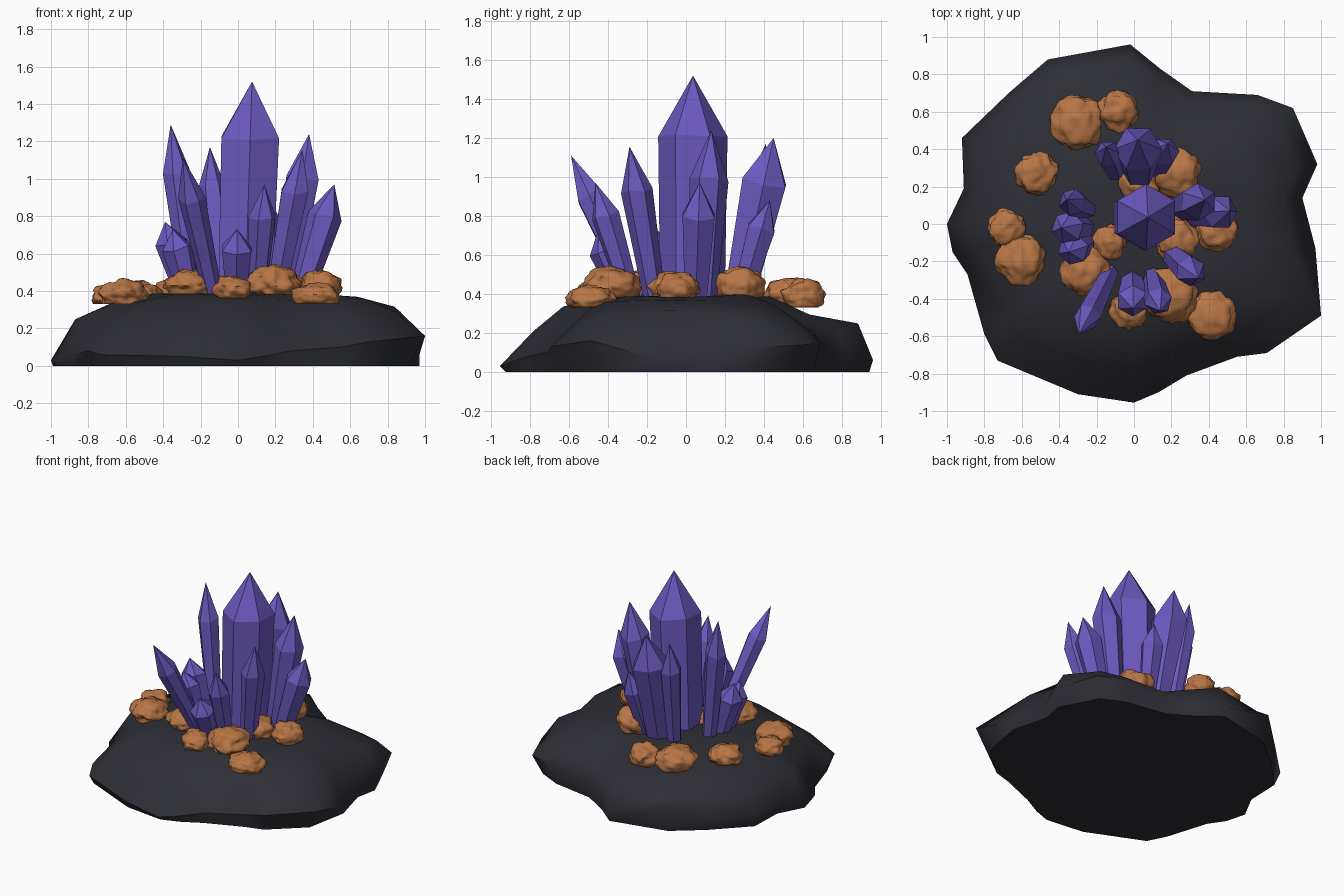
import bpy, bmesh, math, random
from mathutils import Vector, noise

if "Cube" in bpy.data.objects:
    bpy.data.objects.remove(bpy.data.objects["Cube"])

random.seed(4)


def material(name, rgb):
    m = bpy.data.materials.new(name)
    m.diffuse_color = (*rgb, 1)
    m.use_nodes = True
    m.node_tree.nodes["Principled BSDF"].inputs["Base Color"].default_value = m.diffuse_color
    return m


DARK = material("dark stone", (0.026, 0.027, 0.035))
PURPLE = material("purple crystal", (0.150, 0.100, 0.520))
ORANGE = material("orange rock", (0.480, 0.180, 0.060))


def finish(bm, name, mat, smooth=None):
    bmesh.ops.recalc_face_normals(bm, faces=bm.faces)
    me = bpy.data.meshes.new(name)
    bm.to_mesh(me)
    bm.free()
    me.materials.append(mat)
    ob = bpy.data.objects.new(name, me)
    bpy.context.collection.objects.link(ob)
    if smooth:
        bpy.ops.object.select_all(action='DESELECT')
        ob.select_set(True)
        bpy.context.view_layer.objects.active = ob
        bpy.ops.object.shade_smooth_by_angle(angle=math.radians(smooth))
    return ob


# Base boulder: outline (x, y, height of widest edge, scale of the foot) lofted inwards to a low dome
OUTLINE = [(-.02, .96, .06, .98), (-.46, .88, .20, .96), (-.67, .70, .12, .97), (-.92, .46, .10, .96),
           (-.91, .19, .08, .98), (-1, 0, .03, .99), (-.97, -.15, .03, .98), (-.89, -.27, .06, .98),
           (-.80, -.59, .08, .97), (-.73, -.73, .06, .97), (-.30, -.91, .05, .98), (0, -.955, .03, .97),
           (.13, -.90, .05, .98), (.28, -.81, .08, .99), (.55, -.71, .10, .98), (.71, -.69, .13, .95),
           (1, -.49, .16, .91), (.97, -.13, .06, 1), (.90, .14, .12, 1), (.98, .32, .12, .95),
           (.85, .62, .14, .93), (.66, .69, .15, .95), (.31, .71, .14, 1), (.14, .83, .10, .98)]


def boulder():
    bm = bmesh.new()
    rings = []
    for level in range(6):
        ring = []
        for x, y, zr, foot in OUTLINE:
            a = math.atan2(y, x)
            right, side = max(0, math.cos(a)), math.sin(a)
            back, front = max(0, side), max(0, -side)
            n = noise.noise(Vector((x * 2.3, y * 2.3, level)))
            s, z = [(foot, 0),
                    (1, zr),
                    (0.87 + .05 * side,
                     .25 + .08 * right ** 4 - .04 * front - .10 * right * back + .015 * n),
                    (0.66, .345 + .01 * n + .025 * right - .05 * back - .01 * front),
                    (0.45, .385 + .005 * n),
                    (0.20, .392)][level]
            px, py = x * s, y * s
            # small rise towards the back right
            if level > 2:
                z += .03 * math.exp(-((px - .35) ** 2 + (py - .42) ** 2) / .02)
            ring.append(bm.verts.new((px, py, z)))
        rings.append(ring)
    k = len(OUTLINE)
    for r0, r1 in zip(rings, rings[1:]):
        for i in range(k):
            j = (i + 1) % k
            bm.faces.new((r0[i], r0[j], r1[j], r1[i]))
    bm.faces.new(rings[0][::-1])
    top = bm.verts.new((0, 0, .392))
    for i in range(k):
        bm.faces.new((rings[-1][i], rings[-1][(i + 1) % k], top))
    finish(bm, "base_boulder", DARK, 55)


# Hexagonal crystal: tapered shaft that widens to a shoulder, then a point
def crystal(name, bx, by, tx, ty, tz, r, shoulder=.74, taper=.68, turn=30):
    base, tip = Vector((bx, by, .37)), Vector((tx, ty, tz))
    axis = tip - base
    lean = Vector((0, 0, 1)).rotation_difference(axis.normalized())
    bm = bmesh.new()
    rings = []
    for f, rad in ((0, r * taper), (shoulder, r)):
        ring = []
        for i in range(6):
            a = math.radians(turn + 60 * i)
            lift = random.uniform(-.02, .02) if f else 0
            p = Vector((math.cos(a) * rad, math.sin(a) * rad, 0))
            ring.append(bm.verts.new(base + axis * (f + lift) + lean @ p))
        rings.append(ring)
    point = bm.verts.new(tip)
    for i in range(6):
        j = (i + 1) % 6
        bm.faces.new((rings[0][i], rings[0][j], rings[1][j], rings[1][i]))
        bm.faces.new((rings[1][i], rings[1][j], point))
    bm.faces.new(rings[0][::-1])
    finish(bm, name, PURPLE)


# Lumpy orange rock: flat-bottomed squashed sphere pushed about by noise
def lump(i, x, y, r, z0, z1):
    bm = bmesh.new()
    bmesh.ops.create_icosphere(bm, subdivisions=4, radius=1)
    off = Vector((i * 3.7, i * 1.9, 0))
    for v in bm.verts:
        d = v.co.normalized()
        k = .97 + .20 * noise.noise(d * 1.9 + off) + .11 * noise.noise(d * 4.2 + off)
        p = d * k
        up = max(0, p.z + .6) / 1.55
        v.co = (x + p.x * r, y + p.y * r, z0 + up * (z1 - z0))
    finish(bm, f"orange_rock_{i}", ORANGE, 60)


boulder()

crystal("central_crystal", .038, .033, .075, .036, 1.52, .178, .745, .93)
SIDE_CRYSTALS = [  # base x, y, tip x, y, z, radius
    (-.25, .08, -.36, .13, 1.29, .075), (-.13, -.26, -.295, -.59, 1.11, .072),
    (-.10, .28, -.15, .41, 1.17, .075), (.20, -.16, .345, -.29, 1.155, .082),
    (.25, .09, .38, .13, 1.24, .10), (.33, .05, .515, .07, .97, .095),
    (.03, .27, .02, .45, 1.20, .13), (.12, .28, .18, .43, .88, .08),
    (.10, -.28, .14, -.465, .97, .075), (-.01, -.31, -.005, -.45, .73, .09),
    (-.27, -.02, -.39, -.02, .77, .09), (-.26, -.10, -.35, -.15, .73, .085)]
for i, c in enumerate(SIDE_CRYSTALS, 1):
    crystal(f"side_crystal_{i}", *c, shoulder=.72, turn=random.choice((0, 15, 30)))

ROCKS = [  # x, y, radius, bottom, top
    (-.30, .545, .145, .34, .48), (-.08, .605, .11, .33, .47), (-.52, .27, .115, .33, .45),
    (-.68, -.02, .10, .33, .44), (-.61, -.19, .135, .33, .46), (-.26, -.25, .13, .38, .51),
    (-.13, -.10, .09, .37, .49), (.23, .28, .13, .38, .54), (.03, .22, .11, .37, .48),
    (.22, -.08, .12, .38, .51), (.44, -.04, .11, .38, .51), (.19, -.38, .148, .38, .53),
    (-.03, -.46, .10, .36, .48), (.42, -.49, .13, .33, .44)]
for i, rock in enumerate(ROCKS, 1):
    lump(i, *rock)
